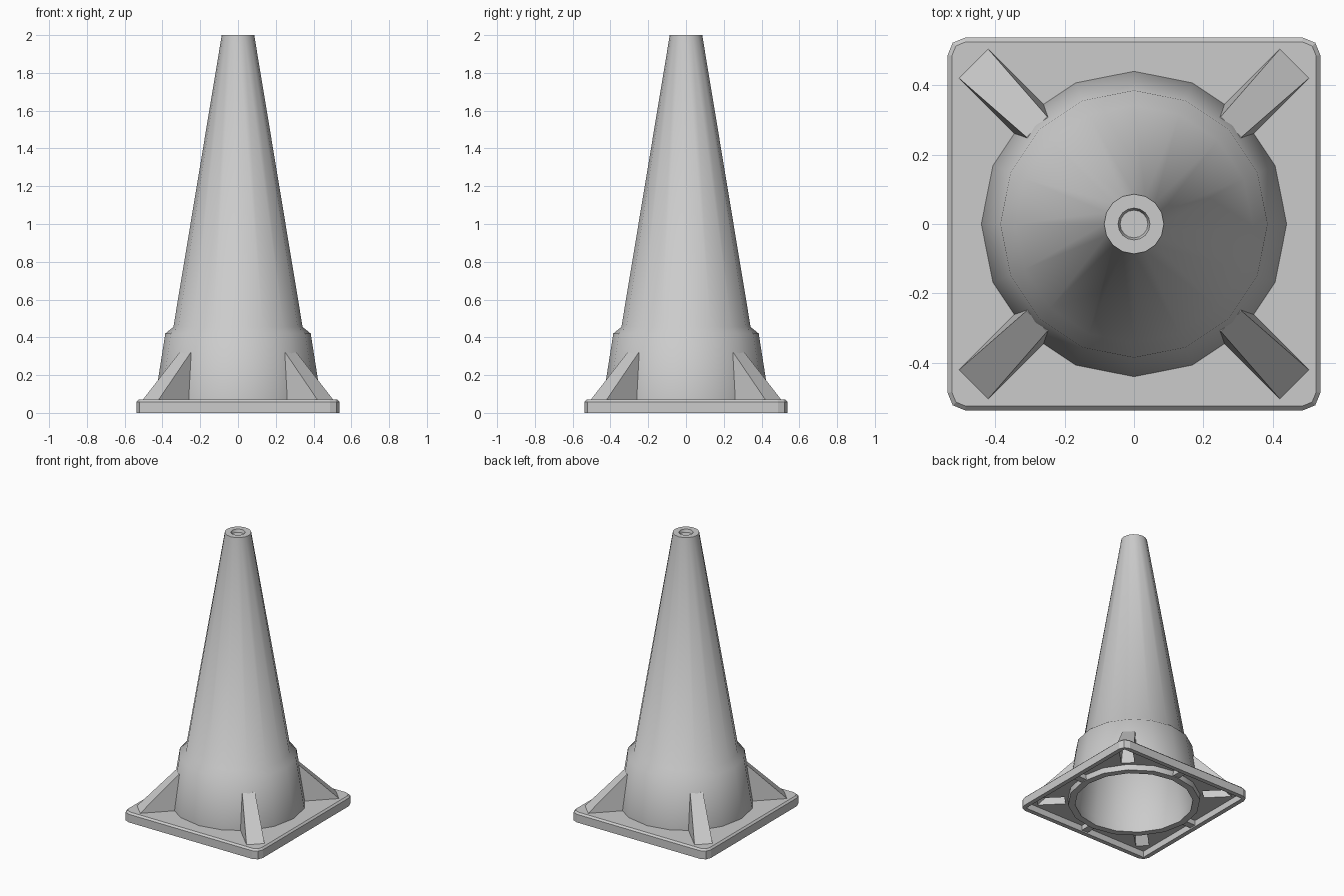
import bpy, bmesh, math
from mathutils import Matrix

if "Cube" in bpy.data.objects:
    bpy.data.objects.remove(bpy.data.objects["Cube"], do_unlink=True)

grey = bpy.data.materials.new("light_grey_plastic")
grey.use_nodes = True
grey.diffuse_color = (0.6, 0.6, 0.6, 1)
grey.node_tree.nodes["Principled BSDF"].inputs["Base Color"].default_value = (0.6, 0.6, 0.6, 1)

SIDES = 16
HALF = 0.537


def finish(name, bm):
    bmesh.ops.recalc_face_normals(bm, faces=bm.faces)
    mesh = bpy.data.meshes.new(name)
    bm.to_mesh(mesh)
    bm.free()
    mesh.materials.append(grey)
    obj = bpy.data.objects.new(name, mesh)
    bpy.context.collection.objects.link(obj)
    return obj


def select(obj):
    bpy.ops.object.select_all(action='DESELECT')
    obj.select_set(True)
    bpy.context.view_layer.objects.active = obj


def box(name, x0, x1, half_y, z0, z1, angle=0):
    bm = bmesh.new()
    bmesh.ops.create_cube(bm, size=1)
    for v in bm.verts:
        v.co = ((x0 + x1) / 2 + v.co.x * (x1 - x0),
                v.co.y * 2 * half_y,
                (z0 + z1) / 2 + v.co.z * (z1 - z0))
    bm.transform(Matrix.Rotation(angle, 4, 'Z'))
    return finish(name, bm)


def wedge(name, profile, angle):
    """Side profile of (radius, height, half width), mirrored across its middle."""
    bm = bmesh.new()
    left = [bm.verts.new((r, w, z)) for r, z, w in profile]
    right = [bm.verts.new((r, -w, z)) for r, z, w in profile]
    bm.faces.new(left)
    bm.faces.new(right[::-1])
    n = len(profile)
    for i in range(n):
        j = (i + 1) % n
        bm.faces.new((left[i], right[i], right[j], left[j]))
    bm.transform(Matrix.Rotation(angle, 4, 'Z'))
    return finish(name, bm)


def cut(obj, cutter):
    mod = obj.modifiers.new("cut", 'BOOLEAN')
    mod.operation = 'DIFFERENCE'
    mod.solver = 'EXACT'
    mod.object = cutter
    select(obj)
    bpy.ops.object.modifier_apply(modifier=mod.name)


def discard(obj):
    bpy.data.objects.remove(obj, do_unlink=True)


# Hollow cone with lower collar, rounded shoulder and dimpled tip
profile = [(0, 1.98), (0.04, 1.98), (0.046, 2), (0.086, 2),
           (0.342, 0.455), (0.385, 0.42), (0.44, 0.07), (0.436, 0.005),
           (0.39, 0.005), (0.395, 0.07), (0.35, 0.4), (0.315, 0.45),
           (0.06, 1.95), (0, 1.95)]
bm = bmesh.new()
verts = [bm.verts.new((r, 0, z)) for r, z in profile]
edges = [bm.edges.new(pair) for pair in zip(verts, verts[1:])]
bmesh.ops.spin(bm, geom=verts + edges, cent=(0, 0, 0), axis=(0, 0, 1),
               angle=2 * math.pi, steps=SIDES)
bmesh.ops.remove_doubles(bm, verts=bm.verts, dist=0.0005)
cone = finish("cone_body", bm)
select(cone)
bpy.ops.object.shade_smooth_by_angle(angle=math.radians(50))

# Square base with clipped corners and a chamfered top edge
bm = bmesh.new()
bmesh.ops.create_cube(bm, size=1)
for v in bm.verts:
    v.co = (v.co.x * 2 * HALF, v.co.y * 2 * HALF, (v.co.z + 0.5) * 0.07)
upright = [e for e in bm.edges if abs(e.verts[0].co.z - e.verts[1].co.z) > 0.01]
bmesh.ops.bevel(bm, geom=upright, offset=0.05, segments=2, profile=0.5, affect='EDGES')
rim_top = [e for e in bm.edges if min(v.co.z for v in e.verts) > 0.06]
bmesh.ops.bevel(bm, geom=rim_top, offset=0.012, segments=1, affect='EDGES')
base = finish("base_plate", bm)

# Recess under the base and the opening for the cone
recess = box("recess_cutter", -0.505, 0.505, 0.505, -0.1, 0.045)
cut(base, recess)
discard(recess)
bm = bmesh.new()
bmesh.ops.create_cone(bm, cap_ends=True, segments=SIDES, radius1=0.42,
                      radius2=0.42, depth=0.5)
opening = finish("opening_cutter", bm)
cut(base, opening)
discard(opening)

# Four hollow corner gussets, open from below
outer = [(0.42, 0.06, 0.06), (0.664, 0.06, 0.06), (0.396, 0.32, 0.042), (0.376, 0.32, 0.042)]
inner = [(0.46, 0.03, 0.045), (0.655, 0.03, 0.045), (0.449, 0.24, 0.032), (0.425, 0.24, 0.032)]
for i in range(4):
    angle = math.radians(45 + 90 * i)
    gusset = wedge("corner_gusset_%d" % (i + 1), outer, angle)
    slot = wedge("slot_cutter", inner, angle)
    cut(base, slot)
    cut(gusset, slot)
    discard(slot)

# Short ribs joining the cone foot to the rim underneath
for i in range(4):
    box("underside_rib_%d" % (i + 1), 0.425, 0.515, 0.025, 0.01, 0.055, math.radians(90 * i))
